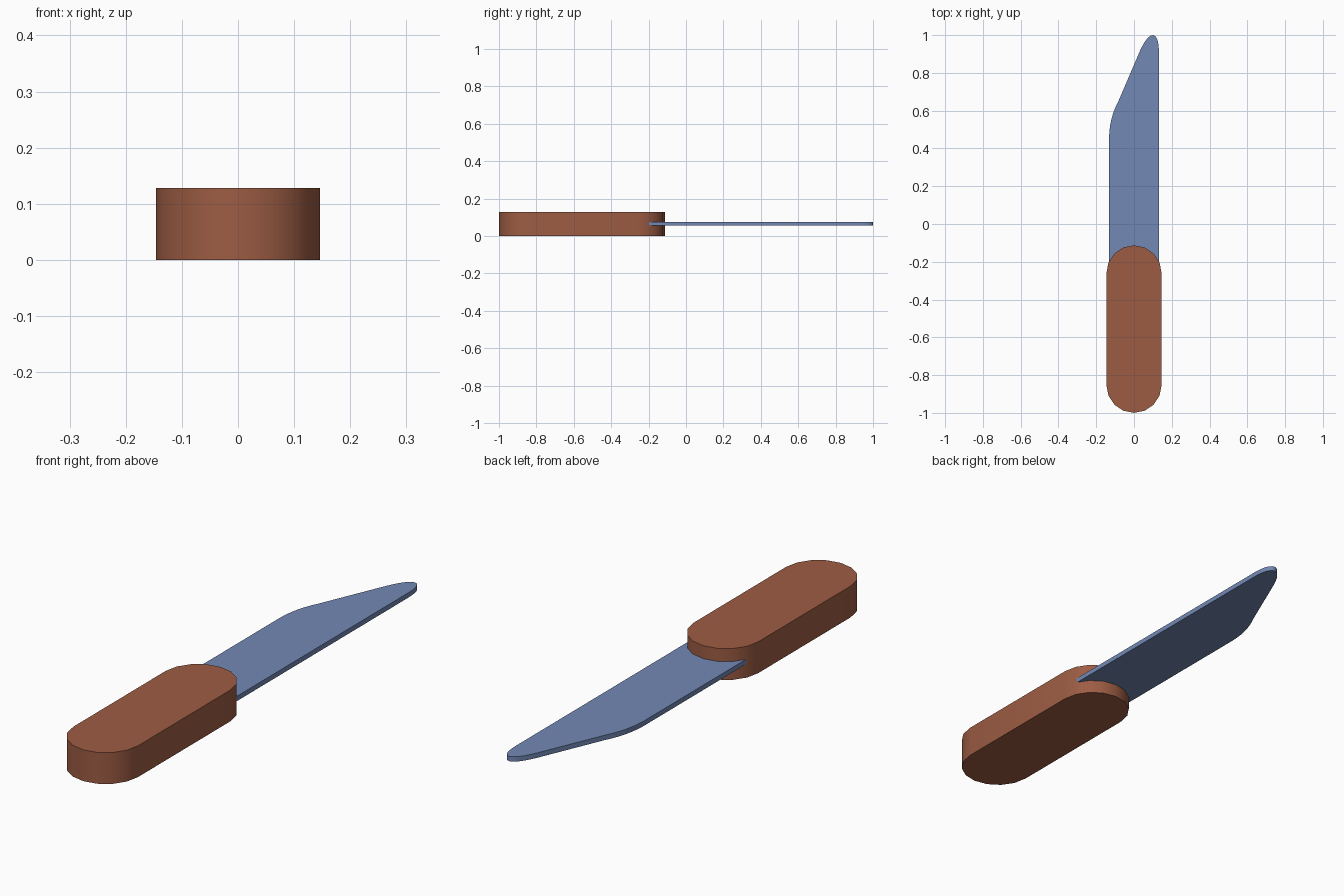
import bpy, bmesh, math
from mathutils import Vector

if "Cube" in bpy.data.objects:
    bpy.data.objects.remove(bpy.data.objects["Cube"])


def material(name, rgb):
    mat = bpy.data.materials.new(name)
    mat.diffuse_color = (*rgb, 1)
    mat.use_nodes = True
    mat.node_tree.nodes["Principled BSDF"].inputs["Base Color"].default_value = mat.diffuse_color
    return mat


def slab(name, outline, z0, z1, mat):
    """Extrude a counter-clockwise outline from z0 up to z1."""
    bm = bmesh.new()
    face = bm.faces.new([bm.verts.new((x, y, z0)) for x, y in outline])
    ext = bmesh.ops.extrude_face_region(bm, geom=[face])
    top = [v for v in ext["geom"] if isinstance(v, bmesh.types.BMVert)]
    bmesh.ops.translate(bm, verts=top, vec=(0, 0, z1 - z0))
    bmesh.ops.recalc_face_normals(bm, faces=bm.faces)
    mesh = bpy.data.meshes.new(name)
    bm.to_mesh(mesh)
    bm.free()
    mesh.materials.append(mat)
    obj = bpy.data.objects.new(name, mesh)
    bpy.context.collection.objects.link(obj)
    bpy.ops.object.select_all(action='DESELECT')
    obj.select_set(True)
    bpy.context.view_layer.objects.active = obj
    bpy.ops.object.shade_smooth_by_angle(angle=math.radians(40))
    return obj


def bezier(p0, p1, p2, steps=6):
    """Quadratic curve used to round a corner of the blade."""
    a, b, c = Vector(p0), Vector(p1), Vector(p2)
    return [tuple(a * (1 - t) ** 2 + b * 2 * t * (1 - t) + c * t * t)
            for t in (i / steps for i in range(steps + 1))]


brown = material("brown handle", (0.335, 0.108, 0.057))
steel = material("blue steel", (0.168, 0.246, 0.455))

# Handle: rounded bar with eight-sided half-round ends
R, BACK, FRONT = 0.146, -1.0, -0.113


def half_round(cy, start):
    return [(R * math.cos(a), cy + R * math.sin(a))
            for a in (start + math.pi * i / 8 for i in range(9))]


slab("handle", half_round(FRONT - R, 0) + half_round(BACK + R, math.pi),
     0, 0.128, brown)

# Blade: flat strip with a slanted point, its root sunk into the handle
W = 0.132
blade_outline = [(-W, -0.2), (W, -0.2)]
blade_outline += bezier((W, 0.915), (0.13, 0.998), (0.1, 1.0))
blade_outline += bezier((0.1, 1.0), (0.07, 1.0), (0.032, 0.918))[1:]
blade_outline += bezier((-0.085, 0.645), (-0.13, 0.56), (-W, 0.46))
slab("blade", blade_outline, 0.055, 0.075, steel)
